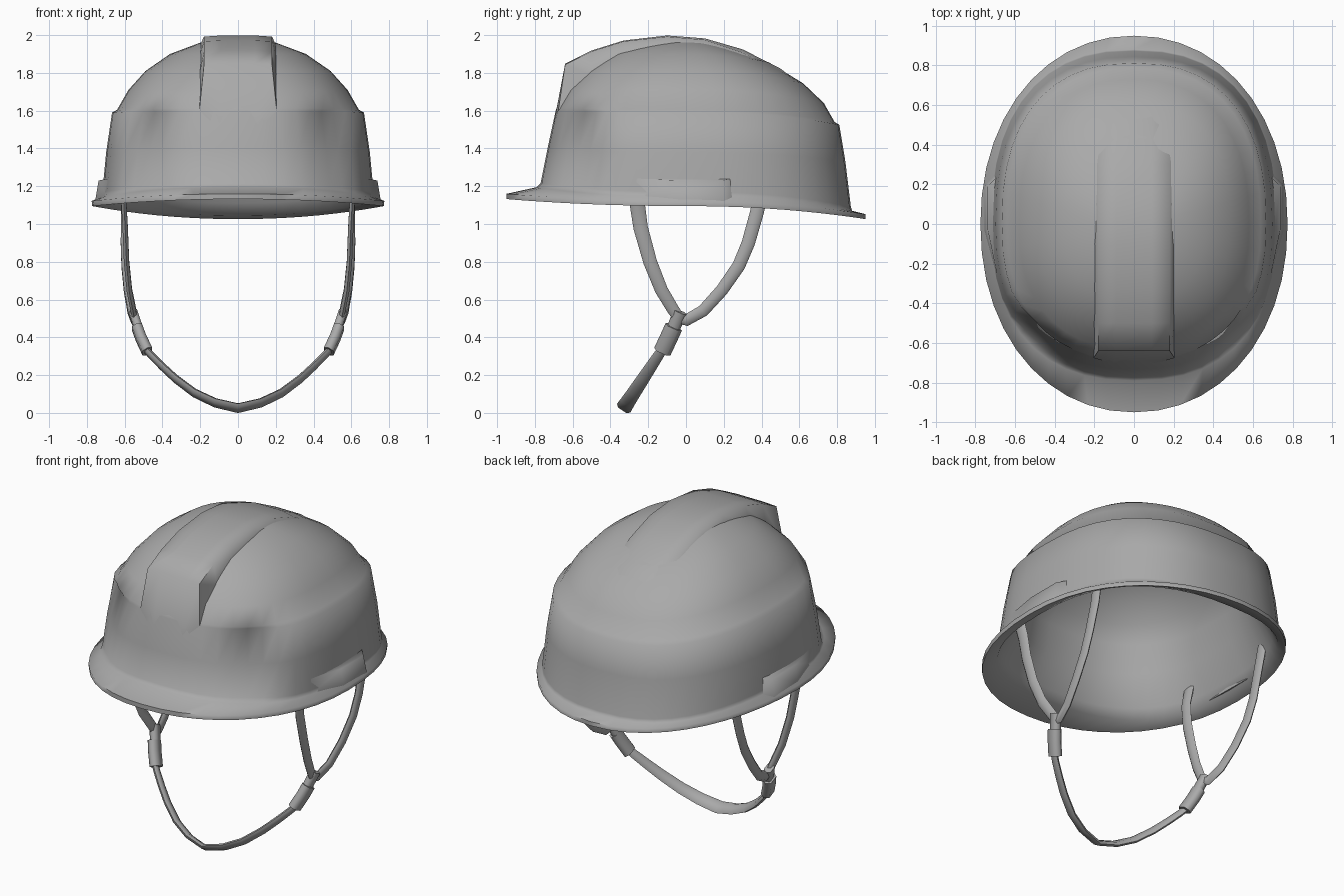
import bpy, math
from mathutils import Vector

if "Cube" in bpy.data.objects:
    bpy.data.objects.remove(bpy.data.objects["Cube"])

grey = bpy.data.materials.new("dark_grey")
grey.diffuse_color = (.4, .4, .4, 1)
grey.use_nodes = True
grey.node_tree.nodes["Principled BSDF"].inputs["Base Color"].default_value = grey.diffuse_color


def make(name, verts, faces, angle=70, mirror=False):
    me = bpy.data.meshes.new(name)
    me.from_pydata([tuple(v) for v in verts], [], faces)
    me.materials.append(grey)
    ob = bpy.data.objects.new(name, me)
    bpy.context.collection.objects.link(ob)
    me.shade_smooth()
    me.set_sharp_from_angle(angle=math.radians(angle))
    if mirror:
        m = ob.modifiers.new("Mirror", 'MIRROR')
        m.use_mirror_merge = False
    return ob


def spow(c, p):
    return math.copysign(abs(c) ** p, c)


def smooth(t):
    t = min(1, max(0, t))
    return t * t * (3 - 2 * t)


# Shell rings: side (radius, z), front (radius, z), back (radius, z)
OUTER = [
    (.708, 1.17, .77, 1.215, .863, 1.09),
    (.682, 1.38, .733, 1.40, .828, 1.33),
    (.645, 1.59, .69, 1.60, .79, 1.525),
    (.64, 1.605, .685, 1.615, .787, 1.54),
    (.58, 1.71, .63, 1.71, .73, 1.64),
    (.49, 1.81, .53, 1.81, .62, 1.745),
    (.36, 1.90, .41, 1.90, .44, 1.855),
    (.20, 1.96, .23, 1.955, .25, 1.925),
]
BRIM = [
    (.605, 1.36, .64, 1.37, .74, 1.30),
    (.68, 1.18, .725, 1.20, .825, 1.11),
    (.705, 1.115, .77, 1.155, .865, 1.045),
    (.772, 1.095, .95, 1.132, .95, 1.026),
    (.775, 1.122, .95, 1.16, .95, 1.052),
    (.72, 1.145, .79, 1.195, .88, 1.07),
]
# inner liner follows the crown, smaller and lower
INNER = [[v - .07 if k % 2 else v * .9 for k, v in enumerate(row)]
         for row in reversed(OUTER[3:])]
LEVELS = INNER + BRIM + OUTER
N = 44
verts, faces = [], []
for j, (a, za, f, zf, b, zb) in enumerate(LEVELS):
    n = 2.1 if a > .75 else 2 + .4 * min(1, a / .65)
    wall = 0 <= j - len(INNER + BRIM) < 3
    for i in range(N):
        t = 2 * math.pi * i / N
        c, s = math.cos(t), math.sin(t)
        # raised band at sides and back, shallow dent ahead of it
        o = 0
        if wall:
            o = (.01 + .028 * (za - 1.17)) * smooth((s + .65) / .22)
            o -= .018 * smooth(1 - abs(s + .74) / .22)
        ry, zy = (b, zb) if s > 0 else (f, zf)
        verts.append((spow(c, 2 / n) * (a + o), spow(s, 2 / n) * (ry + o),
                      za + (zy - za) * s * s))
for j in range(len(LEVELS) - 1):
    for i in range(N):
        k = (i + 1) % N
        faces.append((j * N + i, j * N + k, (j + 1) * N + k, (j + 1) * N + i))
top = len(verts)
verts += [(0, 0, 1.978), (0, 0, 1.905)]
for i in range(N):
    k = (i + 1) % N
    faces += [(top - N + i, top - N + k, top), (k, i, top + 1)]
make("helmet_shell", verts, faces, 75)

# Crest: top y, top z, edge drop, bottom z
CREST = [
    (-.64, 1.85, .006, 1.60),
    (-.50, 1.92, .006, 1.79),
    (-.33, 1.973, .006, 1.89),
    (-.10, 2.00, .008, 1.94),
    (.10, 1.985, .01, 1.925),
    (.30, 1.93, .022, 1.865),
    (.50, 1.832, .036, 1.775),
    (.68, 1.695, .05, 1.635),
]
verts, faces = [], []
for ty, tz, d, bz in CREST:
    by = -.676 if ty < -.6 else ty
    for sx in (-1, 1):
        side = [(.205, by, bz), (.18, ty, tz - d), (.09, ty, tz - d / 4)]
        verts += [(sx * x, y, z) for x, y, z in side[::-sx]]
for j in range(len(CREST) - 1):
    for i in range(5):
        p = j * 6 + i
        faces.append((p, p + 6, p + 7, p + 1))
# sloping crest front running down into the wall
e = len(verts)
verts += [(-.1, -.706, 1.5), (.1, -.706, 1.5)]
faces += [(0, 1, 2, e), (e, 2, 3, e + 1), (e + 1, 3, 4, 5)]
make("crest", verts, faces, 75)

# Side accessory bosses, tapering forward
verts = [(.69, -.28, 1.14), (.69, .26, 1.13), (.69, .24, 1.24), (.69, -.26, 1.24),
         (.755, -.03, 1.13), (.755, .20, 1.12), (.738, .19, 1.23), (.738, -.03, 1.23)]
make("side_boss", verts, [(4, 5, 6, 7), (0, 4, 7, 3), (1, 2, 6, 5), (3, 7, 6, 2),
                          (0, 1, 5, 4), (0, 3, 2, 1)], 80, True)


# Flat webbing with thinned edges, swept along a path; width tapers w0 -> w1
def ribbon(name, path, w0, w1, thick, across=None, mirror=True):
    pts = [Vector(p) for p in path]
    last = len(pts) - 1
    verts, faces = [], []
    for i, p in enumerate(pts):
        t = (pts[min(i + 1, last)] - pts[max(i - 1, 0)]).normalized()
        w = Vector(across) if across else t.cross(Vector((1, 0, 0)))
        w.normalize()
        h = t.cross(w).normalized() * thick / 2
        u = i / last if mirror else 1 - abs(2 * i / last - 1)
        w = w * (w0 + (w1 - w0) * u) / 2
        verts += [p - w, p - w * .6 - h, p + w * .6 - h,
                  p + w, p + w * .6 + h, p - w * .6 + h]
    for i in range(last):
        for k in range(6):
            a, b = i * 6 + k, i * 6 + (k + 1) % 6
            faces.append((a, b, b + 6, a + 6))
    e = last * 6
    faces += [tuple(range(5, -1, -1)), tuple(range(e, e + 6))]
    return make(name, verts, faces, 70, mirror)


ribbon("front_strap", [(.635, -.27, 1.24), (.605, -.26, 1.12), (.597, -.24, .98),
                       (.59, -.19, .80), (.575, -.13, .65), (.555, -.07, .55),
                       (.545, -.03, .49)], .085, .06, .028)
ribbon("rear_strap", [(.61, .41, 1.22), (.605, .375, 1.06), (.607, .33, .90),
                      (.603, .28, .78), (.59, .19, .65), (.57, .09, .54),
                      (.55, 0, .49), (.545, -.04, .505)], .075, .06, .028)
ribbon("strap_loop", [(.557, -.03, .535), (.525, -.07, .44)], .075, .07, .045)
ribbon("buckle", [(.535, -.065, .455), (.515, -.09, .40), (.48, -.125, .325)],
       .095, .095, .055)

# Chin strap lies in one tilted plane
half = [(.495, .345), (.46, .305), (.40, .245), (.33, .18), (.23, .105), (.12, .053)]
chin = half + [(0, .025)] + [(-x, z) for x, z in reversed(half)]
ribbon("chin_strap", [(x, -.33 + .66 * (z - .025), z) for x, z in chin],
       .05, .085, .028, (0, .83, -.55), False)
